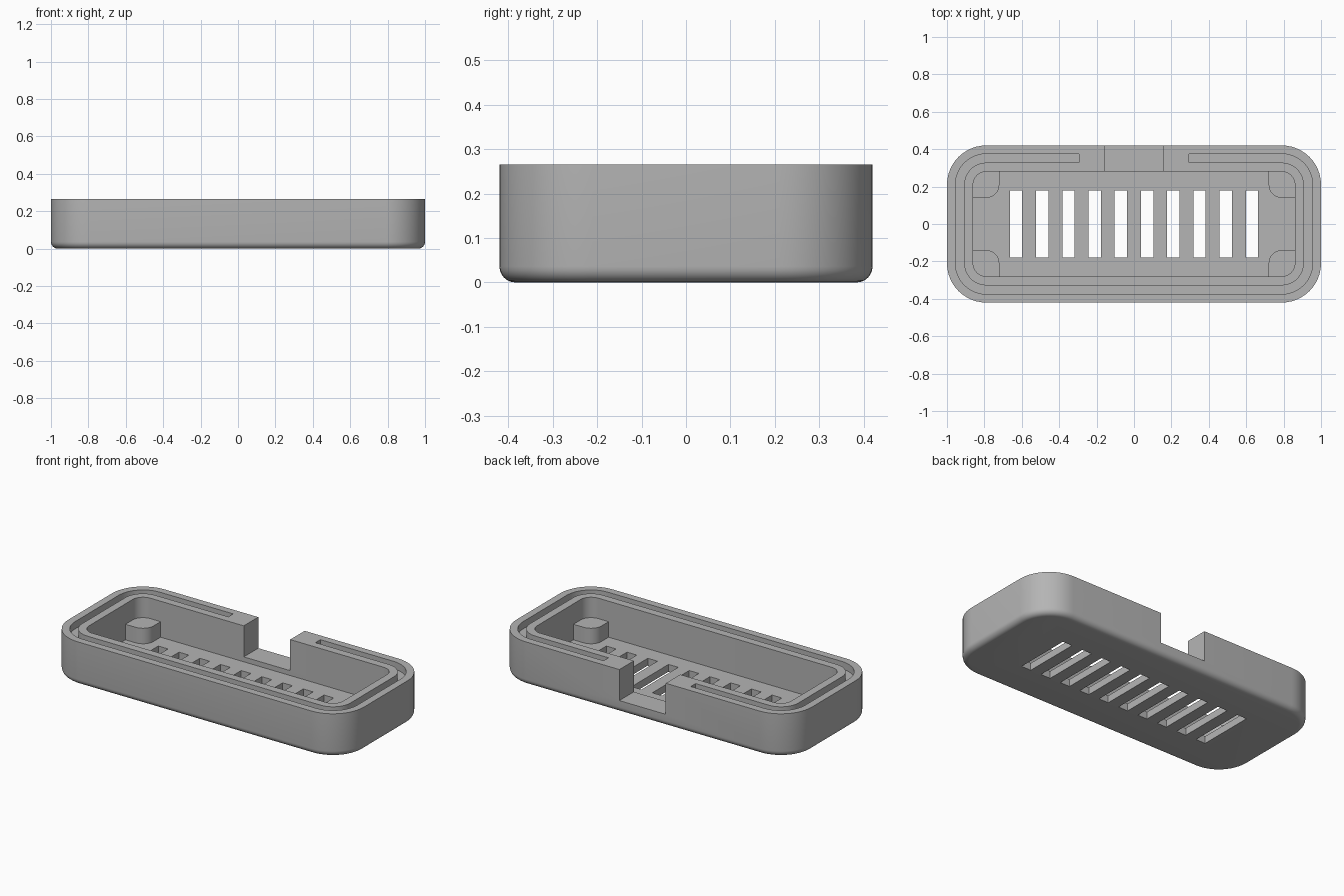
import bpy, bmesh, math

if "Cube" in bpy.data.objects:
    bpy.data.objects.remove(bpy.data.objects["Cube"], do_unlink=True)

HX, HY, H, R = 1.0, 0.42, 0.265, 0.21   # half length, half depth, height, corner radius
FLOOR, SILL, WALL = 0.045, 0.075, 0.14
POST_TOP, POST_SIZE = 0.14, 0.14
FILLET = 0.036

grey = bpy.data.materials.new("plain_grey")
grey.use_nodes = True
colour = (0.46, 0.46, 0.46, 1)
grey.diffuse_color = colour
grey.node_tree.nodes["Principled BSDF"].inputs["Base Color"].default_value = colour


def arc(cx, cy, r, start, steps=12):
    """Quarter circle, counter-clockwise from the start angle in degrees."""
    angles = [math.radians(start + 90 * i / steps) for i in range(steps + 1)]
    return [(cx + r * math.cos(a), cy + r * math.sin(a)) for a in angles]


def outline(inset):
    """Rounded rectangle, beginning and ending at the middle of the back."""
    x, y, r = HX - R, HY - R, R - inset
    return (arc(-x, y, r, 90) + arc(-x, -y, r, 180)
            + arc(x, -y, r, 270) + arc(x, y, r, 0))


def loft(name, rings):
    """Closed solid through a list of (points, z) rings."""
    bm = bmesh.new()
    loops = [[bm.verts.new((x, y, z)) for x, y in pts] for pts, z in rings]
    for a, b in zip(loops, loops[1:]):
        for i in range(len(a)):
            j = (i + 1) % len(a)
            bm.faces.new((a[i], a[j], b[j], b[i]))
    bm.faces.new(loops[0])
    bm.faces.new(loops[-1])
    bmesh.ops.recalc_face_normals(bm, faces=bm.faces)
    mesh = bpy.data.meshes.new(name)
    bm.to_mesh(mesh)
    bm.free()
    mesh.materials.append(grey)
    obj = bpy.data.objects.new(name, mesh)
    bpy.context.collection.objects.link(obj)
    return obj


def prism(name, pts, z0, z1):
    return loft(name, [(pts, z0), (pts, z1)])


def box(name, x0, x1, y0, y1, z0, z1):
    return prism(name, [(x0, y0), (x1, y0), (x1, y1), (x0, y1)], z0, z1)


def activate(obj):
    bpy.ops.object.select_all(action='DESELECT')
    obj.select_set(True)
    bpy.context.view_layer.objects.active = obj


def cut(target, cutter):
    cutter.hide_render = True
    activate(target)
    mod = target.modifiers.new("cut", 'BOOLEAN')
    mod.operation, mod.solver, mod.object = 'DIFFERENCE', 'EXACT', cutter
    bpy.ops.object.modifier_apply(modifier=mod.name)
    bpy.data.objects.remove(cutter, do_unlink=True)


def smooth(obj):
    activate(obj)
    bpy.ops.object.shade_smooth_by_angle(angle=math.radians(30))


# Tray body with a rounded bottom edge
rings = []
for i in range(7):
    a = math.radians(15 * i)
    rings.append((outline(FILLET * (1 - math.sin(a))), FILLET * (1 - math.cos(a))))
rings.append((outline(0), H))
tray = loft("tray_body", rings)

# Hollow inside
cut(tray, prism("cavity_cutter", outline(WALL), FLOOR, H + 0.1))

# Seal groove around the rim, open at the middle of the back
outer, inner = 0.045, 0.092
end = 0.295
groove = ([(-end, HY - outer)] + outline(outer) + [(end, HY - outer), (end, HY - inner)]
          + outline(inner)[::-1] + [(-end, HY - inner)])
cut(tray, prism("groove_cutter", groove, H - 0.045, H + 0.1))

# Notch in the back wall
cut(tray, box("notch_cutter", -0.157, 0.157, HY - WALL - 0.05, HY + 0.1, SILL, H + 0.1))

# Row of drain slots
for i in range(10):
    x = -0.631 + 0.1402 * i
    cut(tray, box("slot_cutter", x - 0.033, x + 0.033, -0.178, 0.178, -0.1, FLOOR + 0.02))
smooth(tray)

# Corner posts, rounded toward the middle
px, py = HX - WALL, HY - WALL
r = 0.07
for sx, side in ((1, "left"), (-1, "right")):
    for sy, end_name in ((1, "back"), (-1, "front")):
        ix, iy = px - POST_SIZE, py - POST_SIZE
        pts = ([(px + 0.01, iy), (px + 0.01, py + 0.01), (ix, py + 0.01)]
               + arc(ix + r, iy + r, r, 180, 8))
        post = prism(f"{end_name}_{side}_post", [(sx * x, sy * y) for x, y in pts],
                     FLOOR - 0.01, POST_TOP)
        smooth(post)
